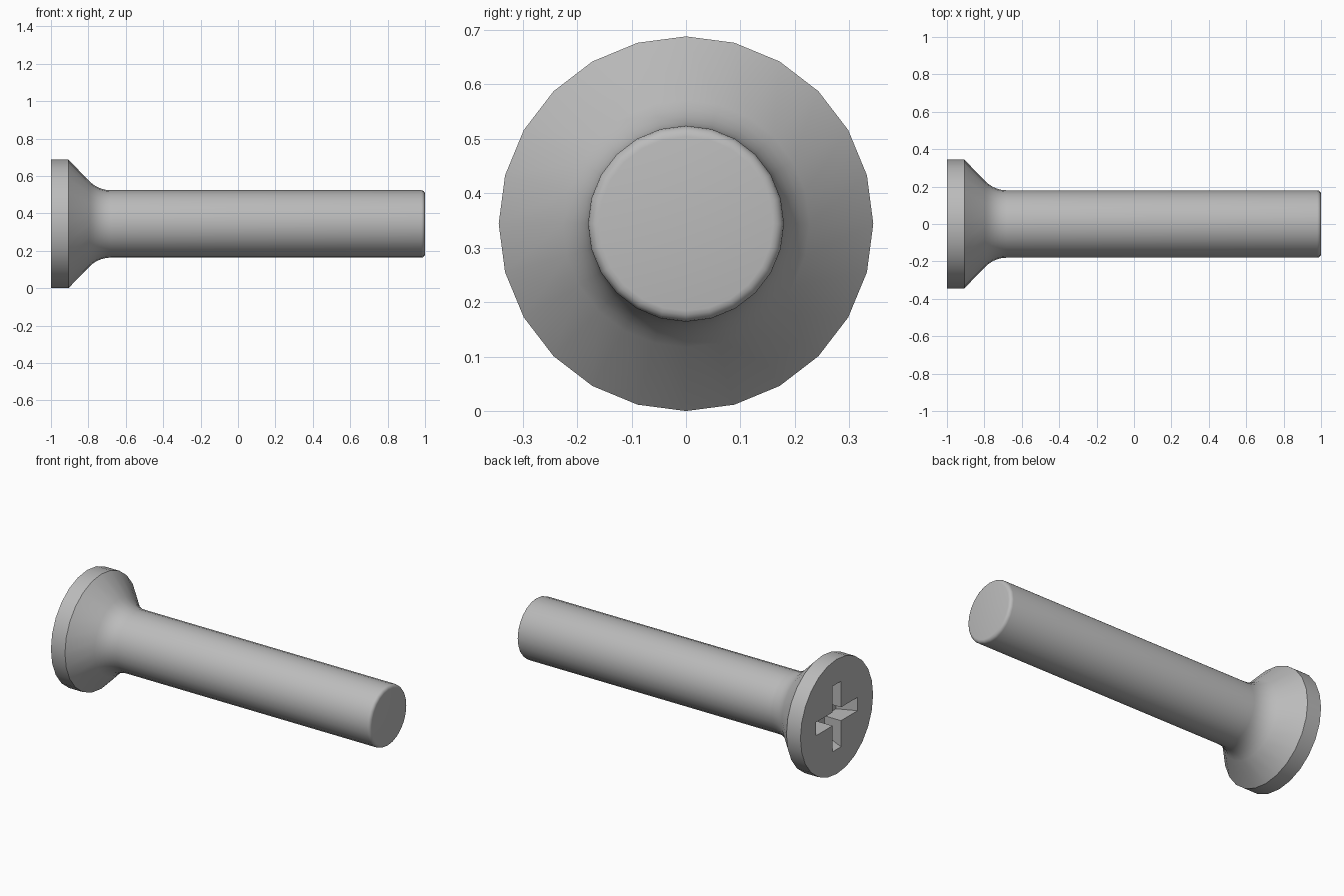
import bpy, bmesh
from math import sin, cos, pi, radians

cube = bpy.data.objects.get("Cube")
if cube:
    bpy.data.objects.remove(cube, do_unlink=True)

SIDES = 24
HEAD_R, SHAFT_R = 0.344, 0.18
AXIS_Z = HEAD_R

steel = bpy.data.materials.new("grey_steel")
steel.use_nodes = True
grey = (0.5, 0.5, 0.5, 1)
steel.diffuse_color = grey
steel.node_tree.nodes["Principled BSDF"].inputs["Base Color"].default_value = grey


def make_object(name, bm):
    bmesh.ops.recalc_face_normals(bm, faces=bm.faces)
    mesh = bpy.data.meshes.new(name)
    bm.to_mesh(mesh)
    bm.free()
    mesh.materials.append(steel)
    obj = bpy.data.objects.new(name, mesh)
    bpy.context.collection.objects.link(obj)
    return obj


def lathe_x(name, profile):
    """Turn (x, radius) points around the screw axis and cap both ends."""
    bm = bmesh.new()
    rings = []
    for x, r in profile:
        angles = [2 * pi * i / SIDES for i in range(SIDES)]
        rings.append([bm.verts.new((x, r * sin(a), AXIS_Z + r * cos(a))) for a in angles])
    for a, b in zip(rings, rings[1:]):
        for i in range(SIDES):
            j = (i + 1) % SIDES
            bm.faces.new((a[i], a[j], b[j], b[i]))
    bm.faces.new(rings[0])
    bm.faces.new(rings[-1])
    return make_object(name, bm)


def slot_cutter(name, half_y, half_z, deep_y, deep_z, depth):
    """Block that narrows towards the bottom of the recess."""
    bm = bmesh.new()
    bmesh.ops.create_cube(bm, size=2)
    for v in bm.verts:
        deep = v.co.x > 0
        v.co.y *= deep_y if deep else half_y
        v.co.z = AXIS_Z + v.co.z * (deep_z if deep else half_z)
        v.co.x = -1 + (depth if deep else -0.02)
    obj = make_object(name, bm)
    obj.hide_render = True
    return obj


# Head, 45 degree cone, fillet, shaft and rounded tip
fillet_r = 0.16
fillet = [(-0.68 - fillet_r * sin(t), SHAFT_R + fillet_r * (1 - cos(t)))
          for t in [radians(45 - 9 * i) for i in range(6)]]
tip_r = 0.02
tip = [(1 - tip_r + tip_r * sin(t), SHAFT_R - tip_r + tip_r * cos(t))
       for t in [radians(22.5 * i) for i in range(5)]]
screw = lathe_x("screw_body", [(-1, HEAD_R), (-0.907, HEAD_R)] + fillet + tip)

# Cross-shaped recess in the head
cutters = [slot_cutter("slot_cutter_across", 0.205, 0.04, 0.15, 0.04, 0.11),
           slot_cutter("slot_cutter_upright", 0.04, 0.205, 0.04, 0.15, 0.11)]
bpy.context.view_layer.objects.active = screw
for cutter in cutters:
    cut = screw.modifiers.new("recess", 'BOOLEAN')
    cut.operation = 'DIFFERENCE'
    cut.solver = 'EXACT'
    cut.object = cutter
    bpy.ops.object.modifier_apply(modifier=cut.name)
for cutter in cutters:
    bpy.data.objects.remove(cutter, do_unlink=True)

# Smooth turned surfaces, crisp rim and recess edges
bpy.ops.object.select_all(action='DESELECT')
screw.select_set(True)
bpy.ops.object.shade_smooth_by_angle(angle=radians(30))
